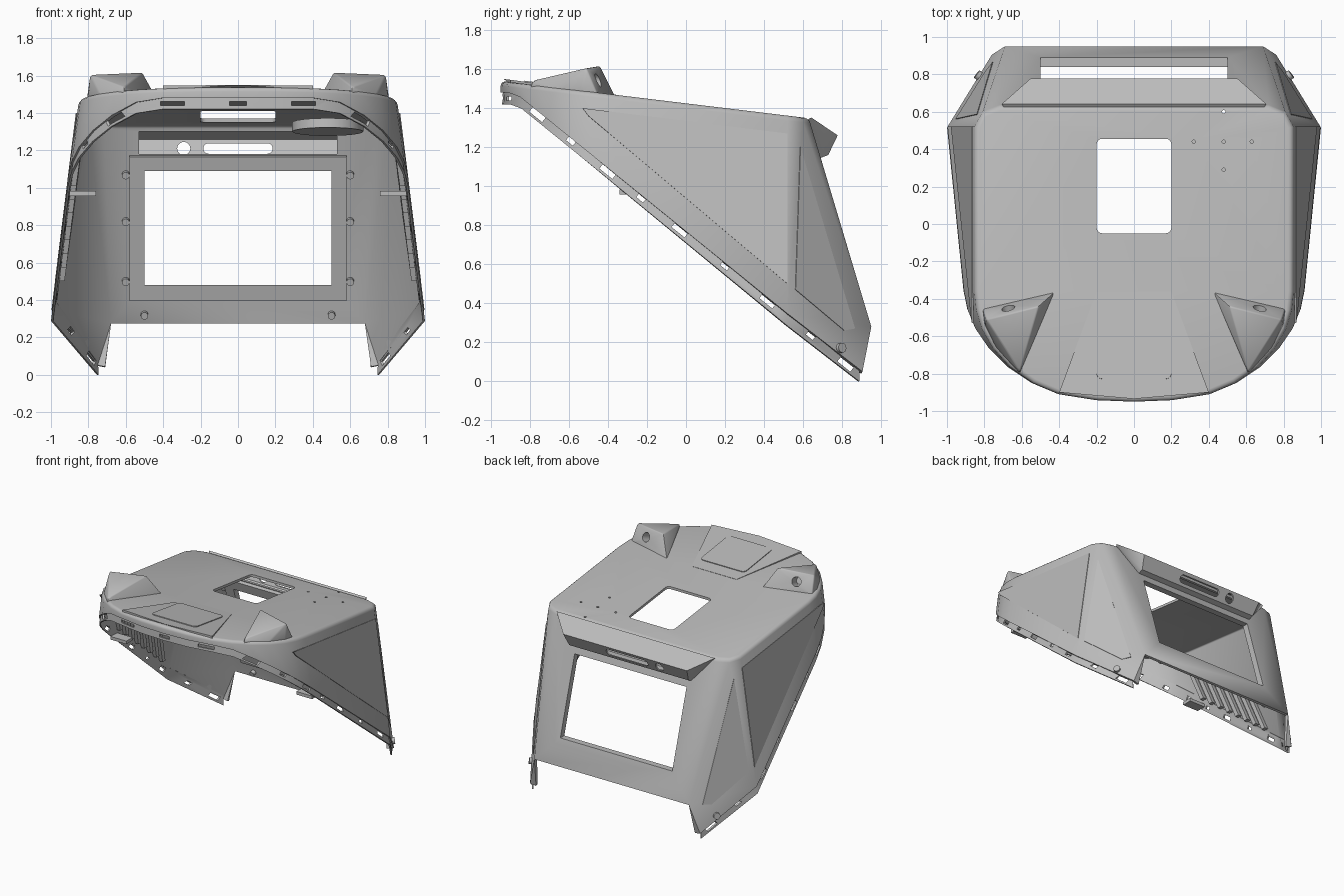
import bpy, bmesh, math
from mathutils import Matrix, Vector

if "Cube" in bpy.data.objects:
    bpy.data.objects.remove(bpy.data.objects["Cube"], do_unlink=True)

grey = bpy.data.materials.new("plain grey")
grey.use_nodes = True
grey.diffuse_color = (0.5, 0.5, 0.5, 1)
grey.node_tree.nodes["Principled BSDF"].inputs["Base Color"].default_value = (0.5, 0.5, 0.5, 1)

LEAN = 0.145


def top_z(y):
    return 1.54 - 0.121 * (y + 0.95)


def cut_z(y):
    return min(0.81 * (0.875 - y), 1.42)


def side_x(y, z):
    return 0.85 + LEAN * (top_z(y) - z)


def rear_y(z):
    return 0.63 + 0.299 * (1.35 - z)


# ---------- helpers ----------
def finish(name, bm):
    mesh = bpy.data.meshes.new(name)
    bm.to_mesh(mesh)
    bm.free()
    obj = bpy.data.objects.new(name, mesh)
    bpy.context.collection.objects.link(obj)
    mesh.materials.append(grey)
    return obj


def apply(obj, kind, **settings):
    mod = obj.modifiers.new(kind.lower(), kind)
    for key, value in settings.items():
        setattr(mod, key, value)
    bpy.context.view_layer.objects.active = obj
    bpy.ops.object.modifier_apply(modifier=mod.name)


def cut(obj, *cutters):
    for c in cutters:
        c.hide_render = True
        apply(obj, 'BOOLEAN', operation='DIFFERENCE', solver='EXACT', object=c)
        bpy.data.objects.remove(c, do_unlink=True)


def box(name, centre, size, tilt=0.0, round_axis=None, radius=0.03):
    bm = bmesh.new()
    bmesh.ops.create_cube(bm, size=1)
    bmesh.ops.scale(bm, vec=size, verts=bm.verts)
    if round_axis is not None:
        edges = [e for e in bm.edges
                 if abs((e.verts[0].co - e.verts[1].co)[round_axis]) > size[round_axis] * 0.9]
        bmesh.ops.bevel(bm, geom=edges, offset=radius, segments=5, profile=0.5, affect='EDGES')
    bmesh.ops.transform(bm, matrix=Matrix.Translation(centre) @ Matrix.Rotation(tilt, 4, 'X'),
                        verts=bm.verts)
    return finish(name, bm)


def rod(name, centre, radius, depth, axis=(0, 0, 1)):
    bm = bmesh.new()
    turn = Vector((0, 0, 1)).rotation_difference(Vector(axis)).to_matrix().to_4x4()
    bmesh.ops.create_cone(bm, cap_ends=True, segments=24, radius1=radius, radius2=radius,
                          depth=depth, matrix=Matrix.Translation(centre) @ turn)
    return finish(name, bm)


def hull(name, points, bevel=0.0):
    bm = bmesh.new()
    for p in points:
        bm.verts.new(p)
    bmesh.ops.convex_hull(bm, input=bm.verts)
    bmesh.ops.dissolve_limit(bm, angle_limit=0.02, verts=bm.verts, edges=bm.edges)
    if bevel:
        bmesh.ops.bevel(bm, geom=bm.edges[:], offset=bevel, segments=2, profile=0.5,
                        affect='EDGES', clamp_overlap=True)
    return finish(name, bm)


def sheet(name, points, faces, thickness, offset=0.0):
    bm = bmesh.new()
    verts = [bm.verts.new(p) for p in points]
    for f in faces:
        bm.faces.new([verts[i] for i in f])
    bmesh.ops.recalc_face_normals(bm, faces=bm.faces)
    obj = finish(name, bm)
    apply(obj, 'SOLIDIFY', thickness=thickness, offset=offset, use_even_offset=True)
    return obj


# ---------- main shell: top plate, curved front, sides, chamfered corners, rear ----------
arc = [(0, -.95), (.2, -.942), (.4, -.91), (.54, -.85), (.66, -.765),
       (.75, -.665), (.81, -.56), (.84, -.46), (.85, -.36), (.85, .52)]
corner = [(.81, .595), (.72, .63)]
leg = [(.76, .905, .05), (.71, .90, .04), (.69, .95, .28)]


def wall_point(x, y, z, inset=0.0):
    return Vector((x * (1 + LEAN / 0.85 * (top_z(y) - z) - inset), y * (1 - inset), z))


bm = bmesh.new()
halves = []
for s in (1, -1):
    tops, lows = [], []
    for x, y in arc:
        if x == 0 and s < 0:
            tops.append(halves[0][0][0])
            lows.append(halves[0][1][0])
            continue
        p = wall_point(x, y, cut_z(y) + .06)
        tops.append(bm.verts.new((s * x, y, top_z(y))))
        lows.append(bm.verts.new((s * p.x, p.y, p.z)))
    m, a = [bm.verts.new((s * x, y, top_z(y))) for x, y in corner]
    t, e, d = [bm.verts.new((s * x, y, z)) for x, y, z in leg]
    for i in range(len(arc) - 1):
        bm.faces.new((tops[i], lows[i], lows[i + 1], tops[i + 1]))
    b = lows[-1]
    for f in ((tops[-1], b, m), (m, b, d), (m, d, a), (b, t, d), (t, e, d)):
        bm.faces.new(f)
    halves.append((tops, lows, m, a, d))
(t0, _, m0, a0, d0), (t1, _, m1, a1, d1) = halves
bm.faces.new((a0, d0, d1, a1))
lid = bm.faces.new(t0 + [m0, a0, a1, m1] + t1[:0:-1])
bmesh.ops.recalc_face_normals(bm, faces=bm.faces)
if lid.normal.z < 0:
    bmesh.ops.reverse_faces(bm, faces=bm.faces)
bmesh.ops.bevel(bm, geom=list(lid.edges), offset=.025, segments=3, profile=.5,
                affect='EDGES', clamp_overlap=True)
shell = finish("shell", bm)
apply(shell, 'SOLIDIFY', thickness=.02, offset=-1, use_even_offset=True)


def window_cutter():
    return box("window_cutter", (0, .8, .785), (1, .8, .61))


cut(shell, window_cutter(),
    box("roof_cutter", (0, .203, 1.42), (.4, .505, .3), 0, 2),
    box("visor_cutter", (0, .7, 1.24), (1.06, .3, .12)),
    *[rod("screw_hole", (x, y, 1.4), .009, .3)
      for x, y in ((.48, .6), (.32, .44), (.48, .44), (.63, .44), (.48, .29))])

# ---------- slotted flange along the lower rim ----------
path = [(x, y, cut_z(y)) for x, y in arc]
upper, lower = [], []
for x, y, z in path:
    lower.append(wall_point(x, y, z, .014))
    upper.append(wall_point(x, y, z + .1, .02))
lower.append(Vector((.75, .885, 0)))
upper.append(Vector((.755, .885, .1)))
flip = Vector((-1, 1, 1))
line_low = [p * flip for p in lower[:0:-1]] + lower
line_up = [p * flip for p in upper[:0:-1]] + upper
n = len(line_low)
flange = sheet("rim_flange", line_low + line_up,
               [(i, i + 1, n + i + 1, n + i) for i in range(n - 1)], .012)
slope = -math.atan(.81)
slots = []
for i, y in enumerate((-.76, -.59, -.4, -.23, -.03, .2, .42, .64, .82)):
    size = (3, .085, .035) if i % 2 == 0 else (3, .045, .025)
    slots.append(box("slot", (0, y, .81 * (.875 - y) + .045), size, slope))
for x in (-.35, 0, .35):
    slots.append(box("front_slot", (x, -.93, 1.45), (.13 if x else .09, .2, .022)))
cut(flange, *slots)

# ---------- rear visor with slot and round opening ----------
prof = [(.7, .63, 1.345), (.55, .77, 1.26), (.53, .725, 1.165), (.53, .685, 1.15)]
pts = [(s * x, y, z) for s in (1, -1) for x, y, z in prof]
visor = sheet("rear_visor", pts,
              [(0, 1, 5, 4), (1, 2, 6, 5), (2, 3, 7, 6), (0, 2, 1), (0, 3, 2),
               (4, 5, 6), (4, 6, 7)], .012)
cut(visor, box("visor_slot", (0, .78, 1.21), (.37, .3, .056), 0, 1, .027),
    rod("visor_hole", (-.29, .78, 1.21), .035, .3, (0, 1, 0)))

# ---------- inner window frame and bolts ----------
frame = sheet("window_frame", [(x, rear_y(z) - .035, z) for x, z in
                               ((-.58, .4), (.58, .4), (.58, 1.17), (-.58, 1.17))],
              [(0, 1, 2, 3)], .03)
cut(frame, window_cutter())
for s in (1, -1):
    for x, z in ((.6, 1.07), (.6, .82), (.6, .5), (.5, .32)):
        rod("frame_bolt", (s * x, rear_y(z) - .03, z), .02, .04, (0, .958, .287))

# ---------- raised centre pad and access hatch on the roof ----------
hull("centre_pad", [(s * x, y, top_z(y) + h) for s in (1, -1) for x, y, h in
                    ((.2, -.36, .002), (.4, -.9, .012), (.2, -.36, -.01), (.4, -.9, -.01))]
     + [(0, -.935, top_z(-.935) + .012)])
box("access_hatch", (0, -.645, top_z(-.645) + .009), (.4, .37, .008),
    -math.atan(.138), 2)

# ---------- round mount under the roof ----------
rod("mount_disc", (.48, .4, 1.325), .19, .05, (0, .12, 1))

# ---------- paired parts ----------
for s in (1, -1):
    # wedge pods with a round opening to the rear
    pod = hull("roof_pod", [(s * x, y, z) for x, y, z in
                            ((.79, -.51, 1.605), (.51, -.44, 1.617), (.61, -.79, 1.54),
                             (.81, -.45, 1.465), (.42, -.36, 1.455), (.8, -.54, 1.47),
                             (.735, -.67, 1.49), (.61, -.8, 1.5))], .008)
    cut(pod, rod("pod_hole", (s * .67, -.46, 1.54), .036, .16, (s * .2, 1, .35)))

    # side panels across the wall and the chamfered corner
    wall = [(-.53, 1.4), (-.5, 1.36), (.52, .5), (.52, 1.27)]
    sheet("side_panel", [(s * side_x(y, z), y, z) for y, z in wall], [(0, 1, 2, 3)], .008)
    apex = Vector((corner[0][0], corner[0][1], top_z(corner[0][1])))
    base = wall_point(.85, .52, cut_z(.52) + .06)
    normal = (base - apex).cross(Vector(leg[2]) - apex)
    points = []
    for y, z in ((.585, 1.2), (.865, .27), (.81, .26), (.56, .47)):
        x = apex.x - (normal.y * (y - apex.y) + normal.z * (z - apex.z)) / normal.x
        points.append((s * x, y, z))
    sheet("corner_panel", points, [(0, 1, 2, 3)], .008)

    # slanted ribs inside each wall
    for i in range(8):
        y = -.25 + .09 * i
        z = cut_z(y) + .1
        hull("inner_rib", [(s * (side_x(v, w) - d), v + k, w)
                           for v, w in ((y, z), (y - .13, z + .36))
                           for d in (.015, .05) for k in (-.018, .018)])

    # inward bracket and leg bolt
    box("side_bracket", (s * .83, -.3, .97), (.14, .08, .025))
    rod("leg_bolt", (s * .825, .79, .17), .025, .04, (s * .79, .61, .1))

# ---------- soft shading with sharp creases ----------
bpy.ops.object.select_all(action='DESELECT')
for obj in bpy.context.collection.objects:
    if obj.type == 'MESH':
        obj.select_set(True)
        bpy.context.view_layer.objects.active = obj
bpy.ops.object.shade_smooth_by_angle(angle=.7)
